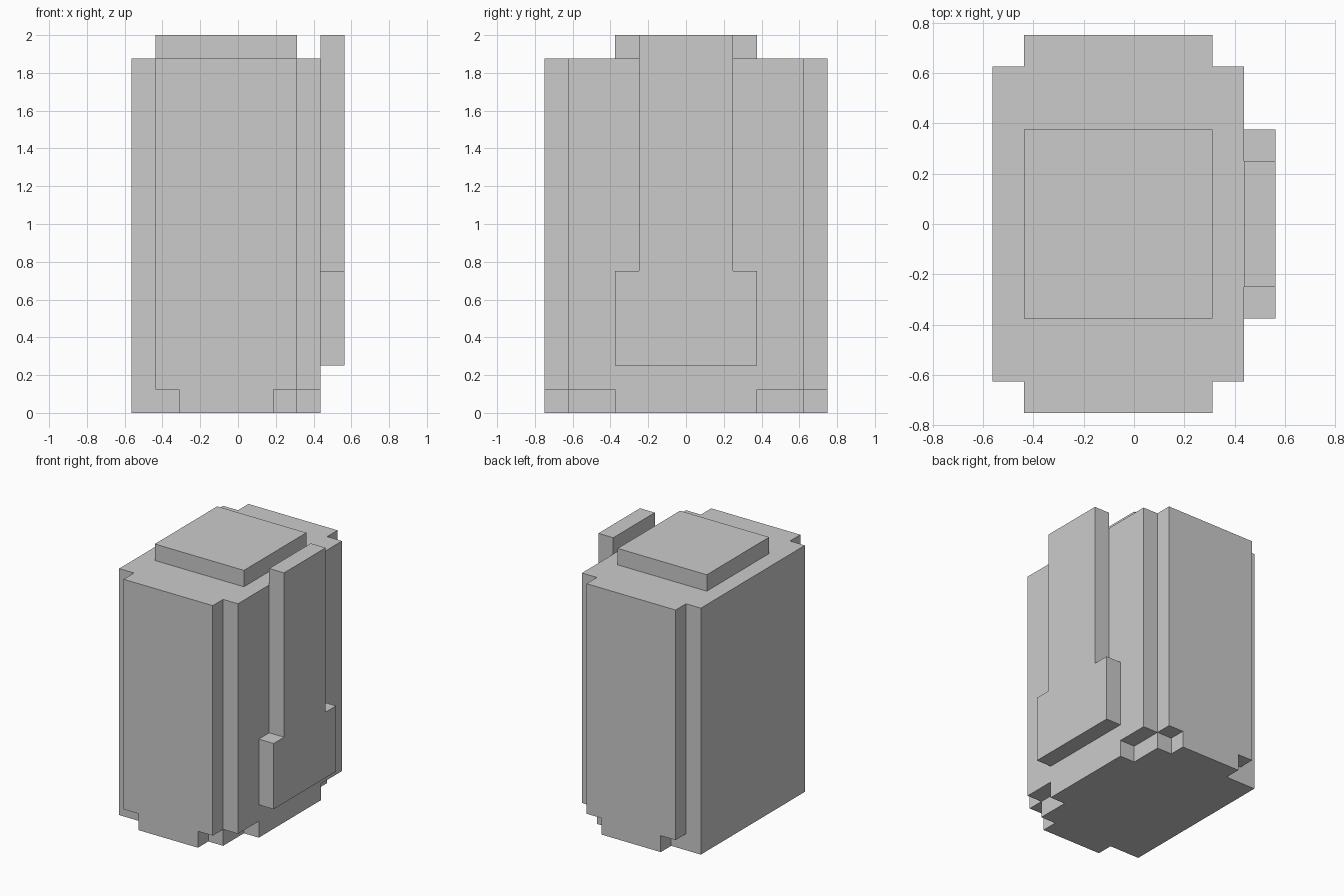
import bpy, bmesh
from mathutils import Vector

if "Cube" in bpy.data.objects:
    bpy.data.objects.remove(bpy.data.objects["Cube"])


def make_object(name, bm):
    bmesh.ops.remove_doubles(bm, verts=bm.verts, dist=1e-5)
    bmesh.ops.dissolve_limit(bm, angle_limit=0.01, verts=bm.verts, edges=bm.edges)
    bmesh.ops.recalc_face_normals(bm, faces=bm.faces)
    mesh = bpy.data.meshes.new(name)
    bm.to_mesh(mesh)
    bm.free()
    obj = bpy.data.objects.new(name, mesh)
    bpy.context.collection.objects.link(obj)
    return obj


def inside(p, boxes):
    return any(all(lo[i] < p[i] < hi[i] for i in range(3)) for lo, hi in boxes)


def block_solid(name, solids, cuts=()):
    """Watertight outer skin of axis-aligned boxes minus cut boxes."""
    every = list(solids) + list(cuts)
    axes = [sorted({c[i] for box in every for c in box}) for i in range(3)]

    def filled(idx):
        if any(k < 0 or k >= len(axes[i]) - 1 for i, k in enumerate(idx)):
            return False
        p = [(axes[i][k] + axes[i][k + 1]) / 2 for i, k in enumerate(idx)]
        return inside(p, solids) and not inside(p, cuts)

    bm = bmesh.new()
    nx, ny, nz = (len(a) - 1 for a in axes)
    for cell in ((i, j, k) for i in range(nx) for j in range(ny) for k in range(nz)):
        if not filled(cell):
            continue
        for a in range(3):
            for side in (0, 1):
                near = list(cell)
                near[a] += 2 * side - 1
                if filled(near):
                    continue
                b, c = (a + 1) % 3, (a + 2) % 3
                ring = []
                for u, v in ((0, 0), (1, 0), (1, 1), (0, 1)):
                    p = Vector((0, 0, 0))
                    p[a] = axes[a][cell[a] + side]
                    p[b] = axes[b][cell[b] + u]
                    p[c] = axes[c][cell[c] + v]
                    ring.append(bm.verts.new(p))
                bm.faces.new(ring)
    return make_object(name, bm)


def mirrored_y(lo, hi):
    return [(lo, hi), ((lo[0], -hi[1], lo[2]), (hi[0], -lo[1], hi[2]))]


# Body: main block with a raised panel front and back, foot corners notched
solids = [((-0.5625, -0.625, 0), (0.4375, 0.625, 1.875)),
          ((-0.4375, -0.75, 0), (0.3125, 0.75, 1.875))]
cuts = (mirrored_y((-0.4375, 0.625, 0), (-0.3125, 0.75, 0.125))
        + mirrored_y((0.1875, 0.625, 0), (0.3125, 0.75, 0.125))
        + mirrored_y((0.3125, 0.375, 0), (0.4375, 0.625, 0.125)))
block_solid("body", solids, cuts)

# Cap plate on top
block_solid("top_cap", [((-0.4375, -0.375, 1.875), (0.3125, 0.375, 2.0))])

# Side strap: narrow strip with a wider lower end
block_solid("side_strap", [((0.4375, -0.25, 0.25), (0.5625, 0.25, 2.0)),
                           ((0.4375, -0.375, 0.25), (0.5625, 0.375, 0.75))])
